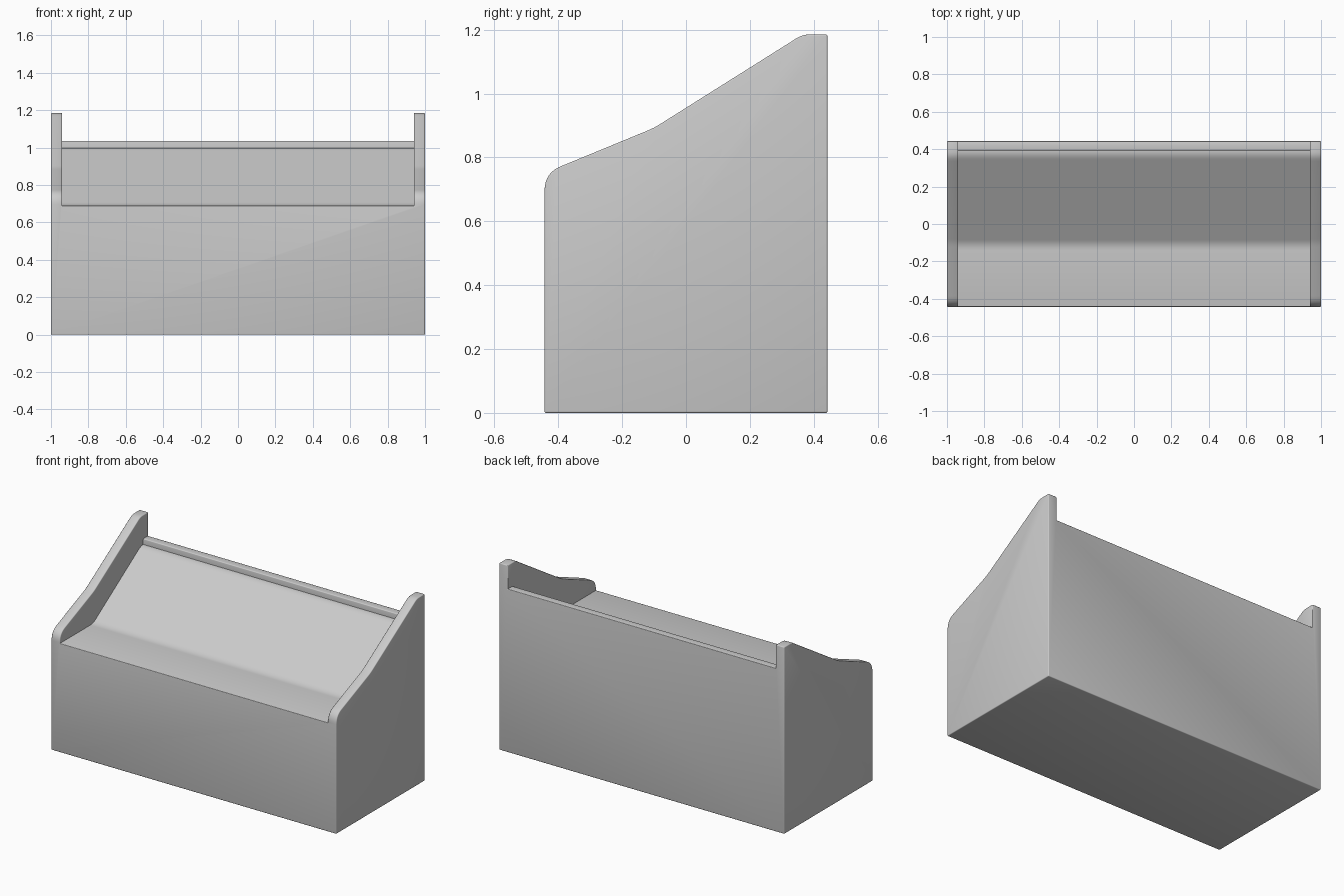
import bpy
import bmesh
from mathutils import Vector

default_cube = bpy.data.objects.get("Cube")
if default_cube:
    bpy.data.objects.remove(default_cube, do_unlink=True)

HALF_LENGTH = 1.0
HALF_DEPTH = 0.443
PANEL = 0.06
LEDGE = 0.69
RAIL = 1.035

grey = bpy.data.materials.new("plain grey")
grey.use_nodes = True
colour = (0.6, 0.6, 0.6, 1.0)
grey.diffuse_color = colour
grey.node_tree.nodes["Principled BSDF"].inputs["Base Color"].default_value = colour


def rounded(start, corner, end, steps=6):
    """Points on a curve that rounds off one corner of a profile."""
    a, b, c = Vector(start), Vector(corner), Vector(end)
    points = []
    for i in range(steps + 1):
        t = i / steps
        points.append(tuple(a * (1 - t) ** 2 + b * 2 * t * (1 - t) + c * t * t))
    return points


def extrude_profile(name, profile, half_width):
    """Solid made by sweeping a (y, z) profile along x."""
    bm = bmesh.new()
    face = bm.faces.new([bm.verts.new((-half_width, y, z)) for y, z in profile])
    swept = bmesh.ops.extrude_face_region(bm, geom=[face])["geom"]
    verts = [v for v in swept if isinstance(v, bmesh.types.BMVert)]
    bmesh.ops.translate(bm, verts=verts, vec=(2 * half_width, 0, 0))
    bmesh.ops.recalc_face_normals(bm, faces=bm.faces)
    mesh = bpy.data.meshes.new(name)
    bm.to_mesh(mesh)
    bm.free()
    obj = bpy.data.objects.new(name, mesh)
    bpy.context.collection.objects.link(obj)
    return obj


# Solid chest with the outline of its raised side panels
outline = [(-HALF_DEPTH, 0), (HALF_DEPTH, 0), (HALF_DEPTH, 1.185)]
outline += rounded((0.385, 1.185), (0.36, 1.185), (0.335, 1.166), 4)
outline += rounded((-0.08, 0.905), (-0.10, 0.892), (-0.125, 0.882), 4)
outline += rounded((-0.385, 0.775), (-HALF_DEPTH, 0.755), (-HALF_DEPTH, 0.695), 8)
chest = extrude_profile("chest", outline, HALF_LENGTH)
chest.data.materials.append(grey)

# Space between the side panels: front ledge, sloping lid and back rail
hollow = [(-0.6, LEDGE)]
hollow += rounded((-0.14, LEDGE), (-0.11, LEDGE), (-0.085, 0.706))
hollow += rounded((0.345, 0.983), (0.37, 0.999), (0.393, 0.999))
hollow += [(0.393, RAIL), (0.6, RAIL), (0.6, 1.4), (-0.6, 1.4)]
cutter = extrude_profile("hollow_cutter", hollow, HALF_LENGTH - PANEL)
cutter.hide_render = True

cut = chest.modifiers.new("hollow", 'BOOLEAN')
cut.operation = 'DIFFERENCE'
cut.solver = 'EXACT'
cut.object = cutter
bpy.context.view_layer.objects.active = chest
chest.select_set(True)
bpy.ops.object.modifier_apply(modifier=cut.name)
bpy.data.objects.remove(cutter, do_unlink=True)

# Soften the outer edges, leaving the inner joints crisp
bm = bmesh.new()
bm.from_mesh(chest.data)
sharp = [e for e in bm.edges
         if len(e.link_faces) == 2 and e.is_convex and e.calc_face_angle() > 0.7]
bmesh.ops.bevel(bm, geom=sharp, offset=0.009, segments=3, profile=0.5,
                affect='EDGES', clamp_overlap=True)
bm.to_mesh(chest.data)
bm.free()
bpy.ops.object.shade_smooth_by_angle(angle=0.6)
